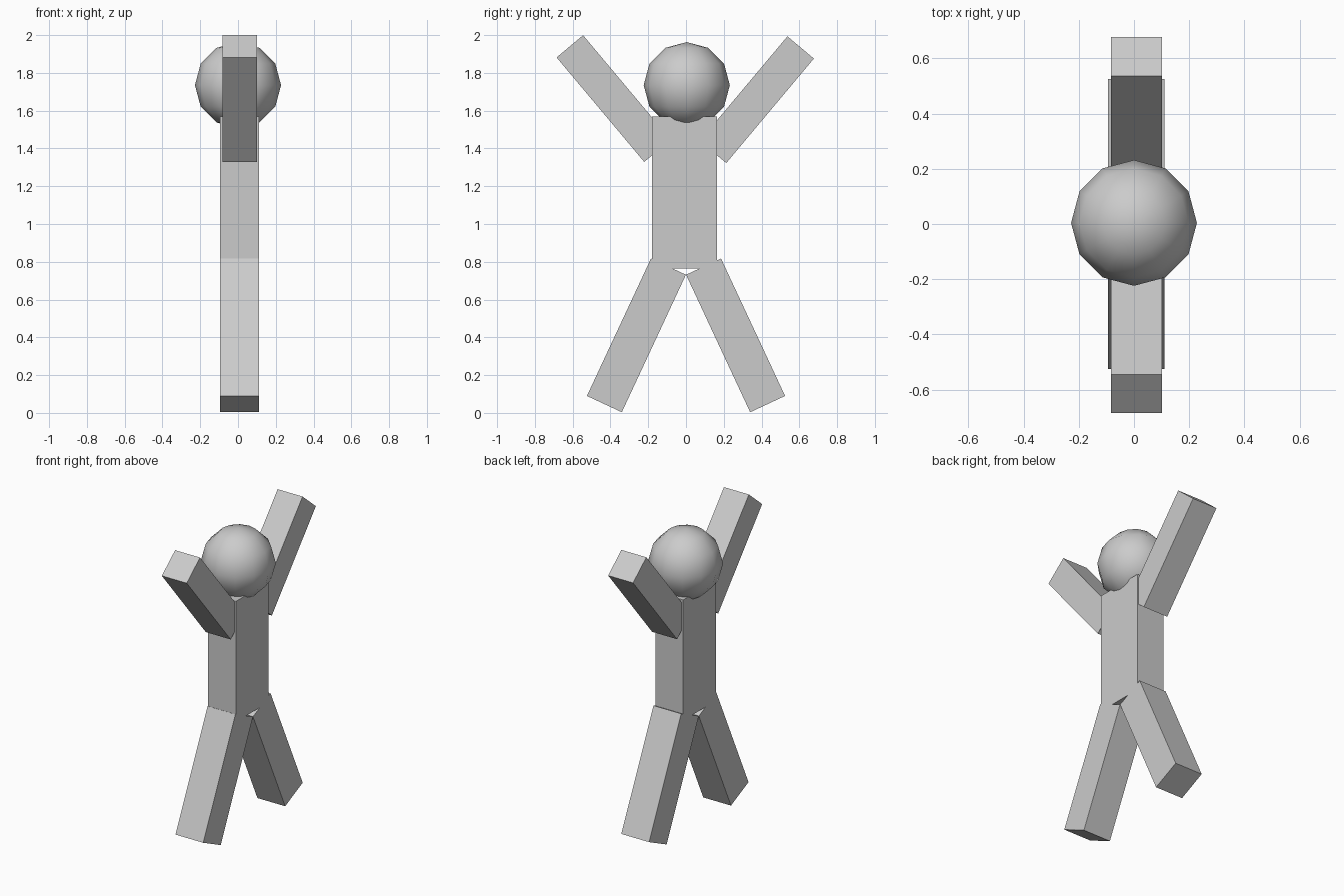
import bpy
from math import radians

if "Cube" in bpy.data.objects:
    bpy.data.objects.remove(bpy.data.objects["Cube"])


def box(name, centre, size, tilt=0):
    """Flat-sided box, tilted in degrees about the x axis."""
    bpy.ops.mesh.primitive_cube_add(size=1)
    ob = bpy.context.object
    ob.name = name
    ob.scale = size
    bpy.ops.object.transform_apply(location=False, rotation=False, scale=True)
    ob.location = centre
    ob.rotation_euler.x = radians(tilt)
    return ob


X = 0.008  # shared mid-plane of the body

# Torso
box("torso", (X, -0.007, 1.167), (0.205, 0.344, 0.805))

# Raised arms and spread legs, one pair per side
for side, label, arm_y, arm_z in ((1, "right", 0.375, 1.658), (-1, "left", -0.383, 1.664)):
    box(label + "_arm", (X + 0.001, arm_y, arm_z), (0.184, 0.183, 0.722), -40 * side)
    box(label + "_leg", (X, side * 0.2625, 0.4105), (0.205, 0.204, 0.803), 25 * side)

# Head: low-poly sphere with smooth shading
bpy.ops.mesh.primitive_uv_sphere_add(segments=12, ring_count=6, radius=0.228,
                                     location=(0, 0.004, 1.735))
bpy.context.object.name = "head"
bpy.ops.object.shade_smooth()
